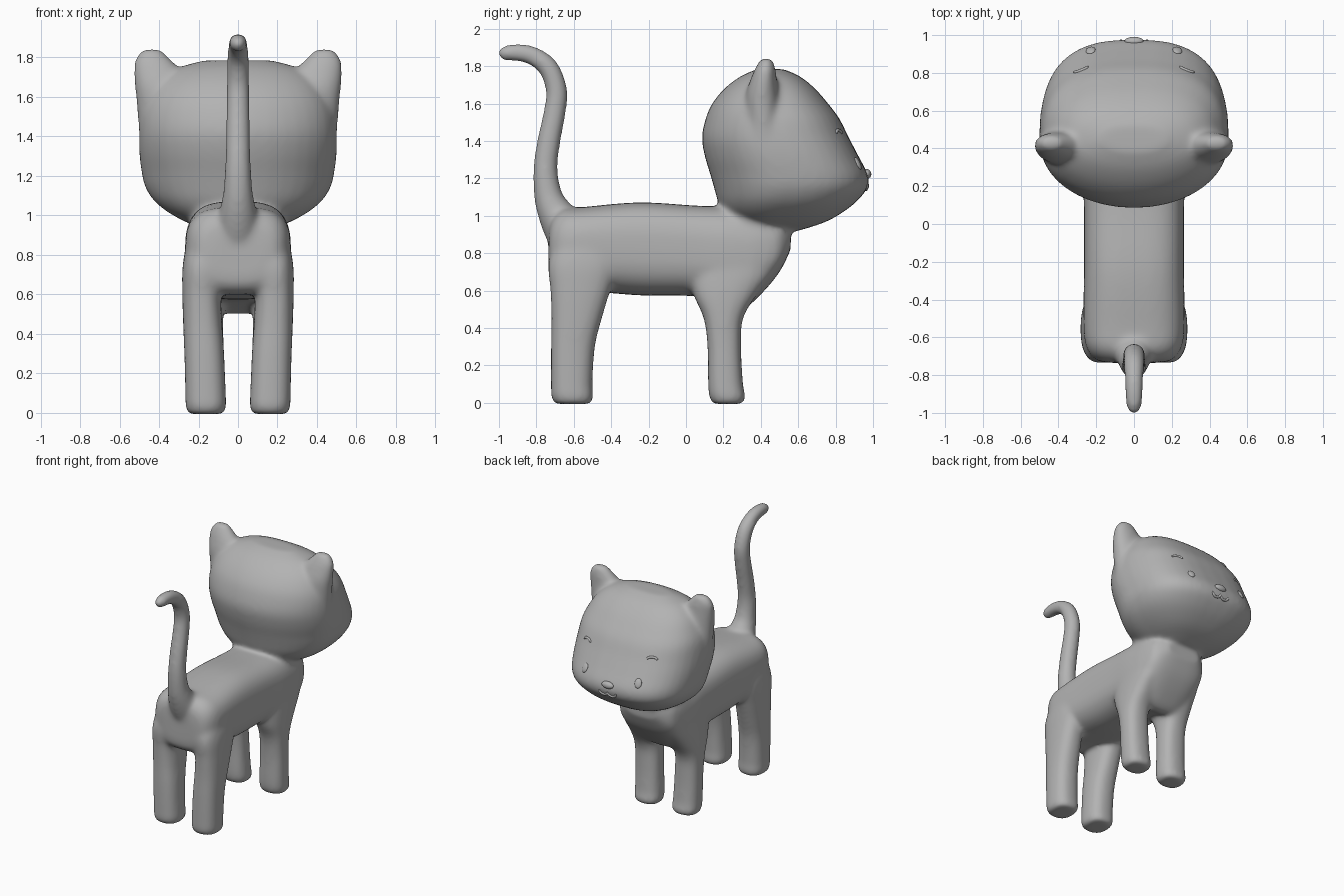
import bpy, bmesh, math
from mathutils import Vector
from mathutils.bvhtree import BVHTree

if "Cube" in bpy.data.objects:
    bpy.data.objects.remove(bpy.data.objects["Cube"])

grey = bpy.data.materials.new("soft grey")
grey.diffuse_color = (0.45, 0.45, 0.45, 1)
grey.use_nodes = True
grey.node_tree.nodes["Principled BSDF"].inputs["Base Color"].default_value = grey.diffuse_color


def dense(rows, k=5):
    """Catmull-Rom interpolation of a short list of sections."""
    out = []
    for i in range(len(rows) - 1):
        p1, p2 = rows[i], rows[i + 1]
        p0 = rows[i - 1] if i else p1
        p3 = rows[i + 2] if i + 2 < len(rows) else p2
        for j in range(k):
            t = j / k
            out.append([0.5 * (2 * b + (c - a) * t + (2 * a - 5 * b + 4 * c - d) * t * t
                               + (3 * b - a - 3 * c + d) * t ** 3)
                        for a, b, c, d in zip(p0, p1, p2, p3)])
    out.append(list(rows[-1]))
    return out


def skin(bm, rings):
    """Bridge rings of points into a closed solid."""
    vs = [[bm.verts.new(p) for p in r] for r in rings]
    n = len(vs[0])
    faces = [bm.faces.new((a[i], a[(i + 1) % n], b[(i + 1) % n], b[i]))
             for a, b in zip(vs, vs[1:]) for i in range(n)]
    faces += [bm.faces.new(vs[0]), bm.faces.new(vs[-1])]
    bmesh.ops.recalc_face_normals(bm, faces=faces)


def loft(bm, rows, axis="z", n1=2.5, n2=2.5, ratio=0.5, side=1):
    """Rows: (position, low, high, x low, x high), superellipse sections."""
    rings = []
    for t, v0, v1, u0, u1 in dense(rows):
        vc, uc, ring = v0 + ratio * (v1 - v0), (u0 + u1) / 2, []
        for i in range(40):
            a = math.tau * i / 40
            c, s = math.cos(a), math.sin(a)
            n = n1 if s > 0 else n2
            u = uc + math.copysign(abs(c) ** (2 / n), c) * (u1 - u0) / 2
            v = vc + math.copysign(abs(s) ** (2 / n), s) * (v1 - vc if s > 0 else vc - v0)
            ring.append((side * u, v, t) if axis == "z" else (side * u, t, v))
        rings.append(ring)
    skin(bm, rings)


bm = bmesh.new()

# torso, along y
torso = [(-.735, .70, .90, .13), (-.72, .64, .98, .2), (-.66, .6, 1.035, .25), (-.55, .6, 1.047, .268),
         (-.25, .575, 1.072, .265), (.05, .57, 1.055, .265), (.2, .53, 1.05, .268), (.3, .5, 1.05, .265),
         (.4, .58, 1.03, .255), (.5, .70, .98, .225), (.56, .82, .93, .14)]
loft(bm, [(y, a, b, -w, w) for y, a, b, w in torso], "y", 3, 2.8)

# neck
neck = [(.72, .1, .46, .22), (.85, .12, .54, .24), (.97, .14, .58, .24), (1.06, .18, .62, .25), (1.2, .2, .66, .3)]
loft(bm, [(z, a, b, -w, w) for z, a, b, w in neck])

# head
head = [(.92, .32, .60, .14), (.965, .26, .74, .26), (1.02, .2, .84, .36), (1.08, .17, .915, .43),
        (1.15, .15, .97, .472), (1.22, .13, .972, .488), (1.32, .1, .922, .5), (1.42, .085, .87, .5),
        (1.52, .105, .82, .488), (1.6, .14, .76, .455), (1.68, .205, .69, .4), (1.745, .29, .61, .31),
        (1.785, .38, .52, .17)]
loft(bm, [(z, a, b, -w, w) for z, a, b, w in head], n1=2.65, n2=2.05, ratio=.45)

# legs and ears, both sides
rear = [(-.006, -.70, -.51, .075, .25), (.03, -.72, -.495, .06, .265), (.1, -.722, -.5, .062, .267),
        (.3, -.722, -.487, .07, .272), (.45, -.72, -.45, .08, .278), (.6, -.725, -.405, .085, .282),
        (.75, -.735, -.36, .07, .28), (.9, -.68, -.4, .07, .25)]
front = [(-.006, .145, .30, .075, .25), (.03, .125, .318, .06, .265), (.1, .118, .305, .062, .267),
         (.3, .115, .295, .07, .27), (.45, .095, .305, .075, .275), (.58, .04, .38, .07, .275),
         (.72, .02, .48, .05, .265), (.85, .1, .48, .05, .24)]
ear = [(1.4, .32, .52, .24, .5), (1.55, .315, .505, .24, .512), (1.65, .32, .495, .25, .522),
       (1.73, .345, .485, .285, .528), (1.79, .37, .478, .34, .522), (1.842, .4, .46, .39, .485)]
for s in (1, -1):
    loft(bm, rear, side=s)
    loft(bm, front, side=s)
    loft(bm, ear, n1=2.1, n2=2.1, side=s)

# tail: tapered tube along a path (y, z, radius)
path = dense([(-.62, .88, .12), (-.69, 1.0, .10), (-.735, 1.1, .078), (-.752, 1.25, .066), (-.733, 1.4, .063),
              (-.703, 1.55, .06), (-.692, 1.67, .058), (-.735, 1.79, .056), (-.82, 1.856, .051),
              (-.91, 1.874, .047), (-.975, 1.868, .039), (-1.002, 1.865, .02)])
rings = []
for i, (y, z, r) in enumerate(path):
    a, b = path[max(i - 1, 0)], path[min(i + 1, len(path) - 1)]
    d = Vector((0, b[0] - a[0], b[1] - a[1])).normalized()
    side = d.cross(Vector((1, 0, 0)))
    rings.append([Vector((0, y, z)) + r * (math.cos(t) * Vector((1, 0, 0)) + math.sin(t) * side)
                  for t in (math.tau * j / 20 for j in range(20))])
skin(bm, rings)

# fuse everything into one soft body
mesh = bpy.data.meshes.new("cat_body")
bm.to_mesh(mesh)
bm.free()
body = bpy.data.objects.new("cat_body", mesh)
bpy.context.collection.objects.link(body)
rem = body.modifiers.new("fuse", "REMESH")
rem.mode, rem.voxel_size = "VOXEL", 0.013
smo = body.modifiers.new("soften", "SMOOTH")
smo.factor, smo.iterations = 0.5, 22
bpy.context.view_layer.objects.active = body
for name in ("fuse", "soften"):
    bpy.ops.object.modifier_apply(modifier=name)
mesh = body.data
mesh.polygons.foreach_set("use_smooth", [True] * len(mesh.polygons))
mesh.materials.clear()
mesh.materials.append(grey)

# face details sit on the head surface
tree = BVHTree.FromPolygons([v.co for v in mesh.vertices], [p.vertices[:] for p in mesh.polygons])


def on_face(x, z):
    hit, normal, _, _ = tree.ray_cast(Vector((x, 2, z)), Vector((0, -1, 0)))
    return hit, normal


def button(name, x, z, size):
    hit, normal = on_face(x, z)
    bpy.ops.mesh.primitive_uv_sphere_add(segments=24, ring_count=12, radius=1, location=hit)
    ob = bpy.context.object
    ob.name, ob.scale = name, size
    ob.rotation_mode = "QUATERNION"
    ob.rotation_quaternion = normal.to_track_quat("Y", "Z")
    bpy.ops.object.shade_smooth()
    ob.data.materials.append(grey)


def stroke(name, points, r):
    cu = bpy.data.curves.new(name, "CURVE")
    cu.dimensions, cu.bevel_depth, cu.bevel_resolution, cu.use_fill_caps = "3D", r, 3, True
    sp = cu.splines.new("POLY")
    sp.points.add(len(points) - 1)
    for i, (p, (x, z)) in enumerate(zip(sp.points, points)):
        p.co = (*on_face(x, z)[0], 1)
        p.radius = 0.55 if i in (0, len(points) - 1) else 1
    sp.use_smooth = True
    cu.materials.append(grey)
    bpy.context.collection.objects.link(bpy.data.objects.new(name, cu))


button("nose", 0, 1.225, (.05, .022, .026))
for s, tag in ((1, "right"), (-1, "left")):
    button("eye_" + tag, s * .23, 1.28, (.026, .012, .036))
    arc = [math.pi * i / 8 for i in range(9)]
    stroke("brow_" + tag, [(s * (.28 + .035 * math.cos(a)), 1.44 + .018 * math.sin(a)) for a in arc], .009)
    stroke("mouth_" + tag, [(s * (.036 + .036 * math.cos(a)), 1.172 - .03 * math.sin(a)) for a in arc], .009)
